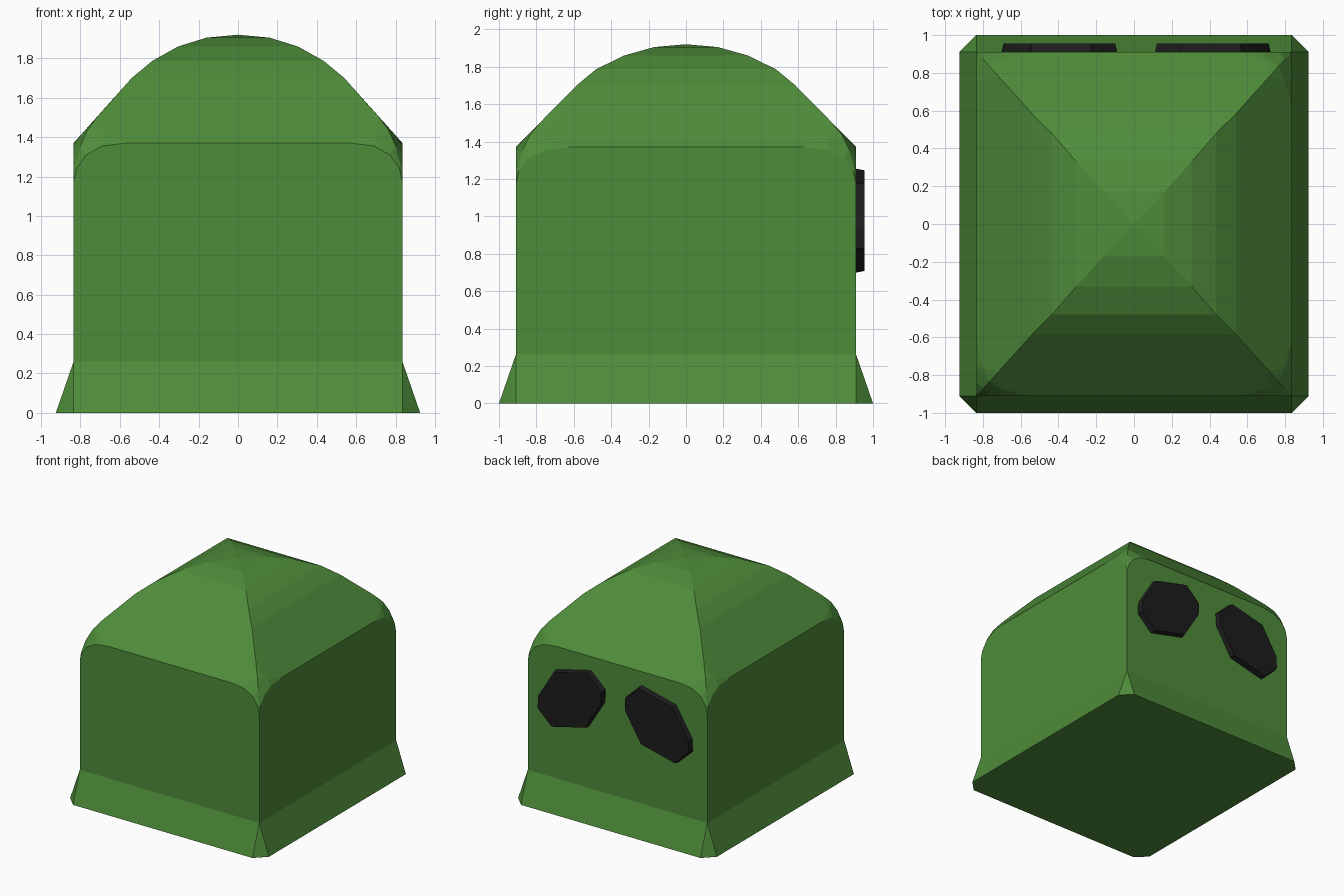
import bpy, bmesh

if "Cube" in bpy.data.objects:
    bpy.data.objects.remove(bpy.data.objects["Cube"])


def material(name, rgb):
    m = bpy.data.materials.new(name)
    m.diffuse_color = (*rgb, 1)
    m.use_nodes = True
    m.node_tree.nodes["Principled BSDF"].inputs["Base Color"].default_value = m.diffuse_color
    return m


green = material("leaf green", (0.077, 0.262, 0.042))
black = material("soft black", (0.012, 0.012, 0.012))


def finish(bm, name, mat):
    bmesh.ops.recalc_face_normals(bm, faces=bm.faces)
    me = bpy.data.meshes.new(name)
    bm.to_mesh(me)
    bm.free()
    me.materials.append(mat)
    ob = bpy.data.objects.new(name, me)
    bpy.context.collection.objects.link(ob)
    return ob


def hull(bm, points):
    """Convex hull of first-quadrant points mirrored to all four corners."""
    pts = {(sx * x, sy * y, z) for x, y, z in points for sx in (1, -1) for sy in (1, -1)}
    verts = [bm.verts.new(p) for p in pts]
    res = bmesh.ops.convex_hull(bm, input=verts)
    junk = {g for g in res["geom_interior"] + res["geom_unused"]
            if isinstance(g, bmesh.types.BMVert)}
    bmesh.ops.delete(bm, geom=list(junk), context='VERTS')


W, D, SKIRT, EAVE = 0.835, 0.91, 0.26, 1.37

# upright body: wall feet, domed hip ridges, rounded corners
body = [(W, D, SKIRT), (W, D, 1.17)]
body += [(0, 0, 1.92), (0.16, 0.17, 1.905), (0.305, 0.33, 1.86),
         (0.435, 0.48, 1.787), (0.54, 0.585, 1.70), (0.715, 0.779, 1.503)]
for inset, z in ((0.015, 1.24), (0.065, 1.31), (0.145, 1.355), (0.27, EAVE)):
    body += [(W - inset, D, z), (W, D - inset * 1.07, z)]
# softened corner patch between the two wall arcs and the hip
body += [(0.765, 0.835, 1.435), (0.798, 0.870, 1.36), (0.822, 0.896, 1.27),
         (0.70, 0.87, 1.409), (0.80, 0.76, 1.409)]

bm = bmesh.new()
hull(bm, body)
# flared skirt with chamfered corners
hull(bm, [(W, D, SKIRT), (W, 1.0, 0), (0.925, D, 0)])
# drop the hidden caps and weld body to skirt
caps = [f for f in bm.faces if all(abs(v.co.z - SKIRT) < 1e-4 for v in f.verts)]
bmesh.ops.delete(bm, geom=caps, context='FACES')
bmesh.ops.remove_doubles(bm, verts=bm.verts, dist=1e-4)
finish(bm, "body", green)

# slanted eight-sided eye plates on the back wall
half = [(-0.305, 0.15), (-0.17, 0.277), (0.15, 0.20), (0.30, -0.045)]
outline = half + [(-x, -z) for x, z in half]
for name, cx, side in (("right_eye", 0.417, 1), ("left_eye", -0.395, -1)):
    bm = bmesh.new()
    rings = [[bm.verts.new((cx + side * x * s, y, 0.977 + z * s)) for x, z in outline]
             for y, s in ((0.90, 1.01), (0.955, 0.97))]
    bm.faces.new(rings[0])
    bm.faces.new(rings[1])
    for i in range(8):
        j = (i + 1) % 8
        bm.faces.new((rings[0][i], rings[0][j], rings[1][j], rings[1][i]))
    finish(bm, name, black)
